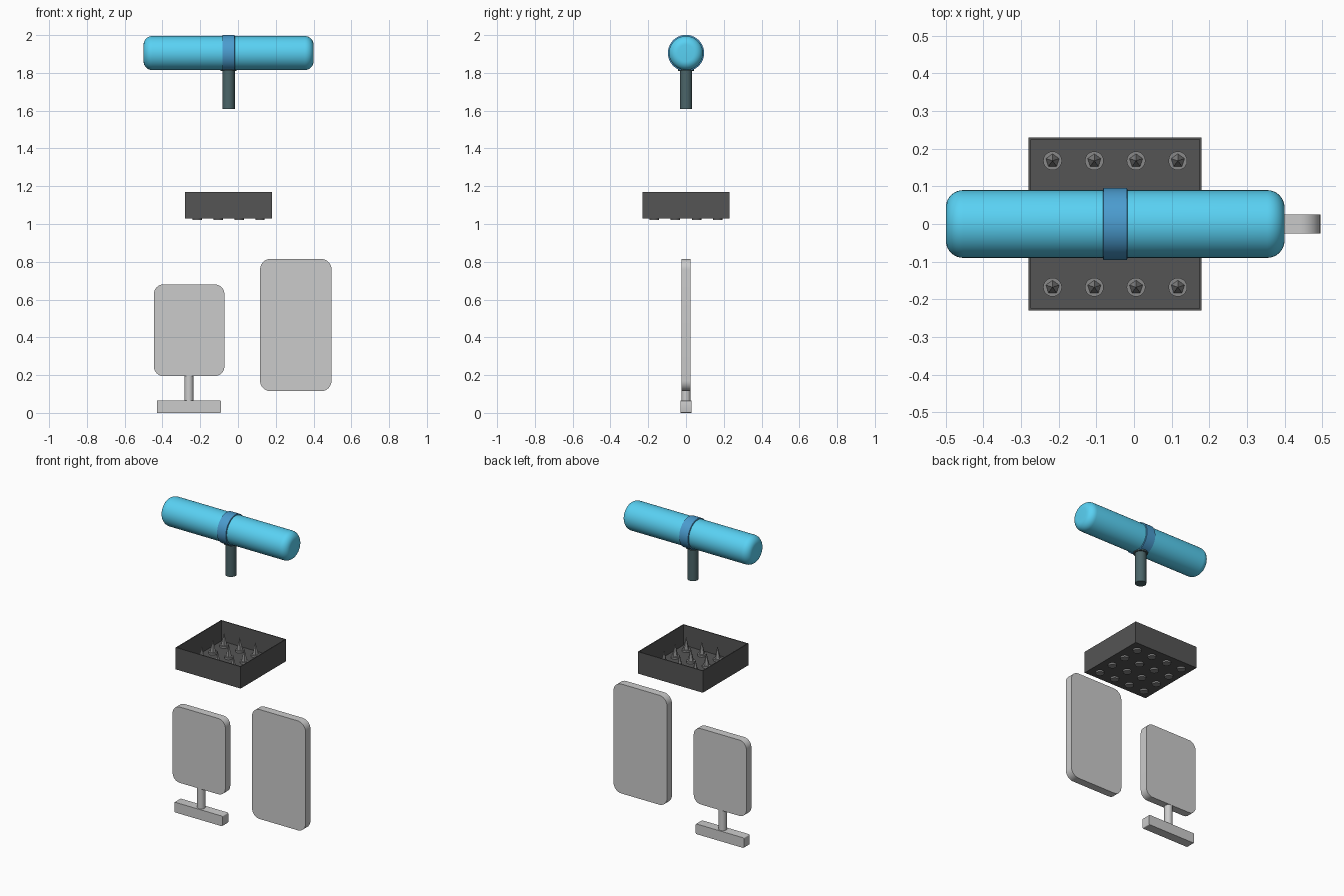
import bpy, bmesh
from math import pi, sin, cos, radians
from mathutils import Matrix, Vector

if "Cube" in bpy.data.objects:
    bpy.data.objects.remove(bpy.data.objects["Cube"])


def material(name, rgb):
    m = bpy.data.materials.new(name)
    m.diffuse_color = (*rgb, 1)
    m.use_nodes = True
    m.node_tree.nodes["Principled BSDF"].inputs["Base Color"].default_value = m.diffuse_color
    return m


CYAN = material("cyan", (0.10, 0.64, 0.90))
BLUE = material("blue", (0.07, 0.33, 0.62))
TEAL = material("dark_teal", (0.07, 0.13, 0.14))
DARK = material("dark_grey", (0.09, 0.09, 0.09))
STEEL = material("mid_grey", (0.25, 0.25, 0.25))


def finish(name, bm, mat=None, smooth=True):
    bmesh.ops.recalc_face_normals(bm, faces=bm.faces)
    me = bpy.data.meshes.new(name)
    bm.to_mesh(me)
    bm.free()
    ob = bpy.data.objects.new(name, me)
    bpy.context.collection.objects.link(ob)
    if mat:
        me.materials.append(mat)
    if smooth:
        bpy.ops.object.select_all(action='DESELECT')
        ob.select_set(True)
        bpy.context.view_layer.objects.active = ob
        bpy.ops.object.shade_smooth_by_angle(angle=radians(35))
    return ob


def lathe(bm, profile, place, sides):
    """Revolve (radius, height) points around local z, capping both ends."""
    rings = []
    for r, h in profile:
        if r == 0:
            rings.append([bm.verts.new(place @ Vector((0, 0, h)))] * sides)
        else:
            rings.append([bm.verts.new(place @ Vector((
                r * cos(pi / 2 + 2 * pi * i / sides),
                r * sin(pi / 2 + 2 * pi * i / sides), h))) for i in range(sides)])
    for a, b in zip(rings, rings[1:]):
        for i in range(sides):
            j = (i + 1) % sides
            bm.faces.new(list(dict.fromkeys([a[i], a[j], b[j], b[i]])))
    for (r, h), ring in ((profile[0], rings[0]), (profile[-1], rings[-1])):
        if r > 0:
            bm.faces.new(ring)


def turned(name, profile, place, mat=None, sides=32):
    bm = bmesh.new()
    lathe(bm, profile, place, sides)
    return finish(name, bm, mat)


def plate(name, x0, x1, z0, z1, radius, half, mat=None, seg=8):
    """Upright plate with rounded corners."""
    bm = bmesh.new()
    corners = [(x1 - radius, z1 - radius), (x0 + radius, z1 - radius),
               (x0 + radius, z0 + radius), (x1 - radius, z0 + radius)]
    vs = []
    for k, (cx, cz) in enumerate(corners):
        for i in range(seg + 1):
            a = pi / 2 * (k + i / seg)
            vs.append(bm.verts.new((cx + radius * cos(a), -half, cz + radius * sin(a))))
    face = bm.faces.new(vs)
    ext = bmesh.ops.extrude_face_region(bm, geom=[face], use_keep_orig=True)
    moved = [v for v in ext["geom"] if isinstance(v, bmesh.types.BMVert)]
    bmesh.ops.translate(bm, verts=moved, vec=(0, 2 * half, 0))
    return finish(name, bm, mat)


# Horizontal canister with rounded ends
R, ROUND, HALF = 0.09, 0.046, 0.45
arc = [(R - ROUND + ROUND * sin(pi / 2 * i / 8),
        HALF - ROUND + ROUND * cos(pi / 2 * i / 8)) for i in range(9)]
body = [(r, -h) for r, h in arc] + arc[::-1]
along_x = Matrix.Translation((-0.05, 0, 1.905)) @ Matrix.Rotation(pi / 2, 4, 'Y')
turned("canister_body", body, along_x, CYAN, 40)

# Centre band, collar and handle
turned("canister_band", [(0.091, -0.033), (0.096, -0.031), (0.096, 0.031),
                         (0.091, 0.033)], along_x, BLUE, 40)
at_handle = Matrix.Translation((-0.05, 0, 0))
turned("handle", [(0.033, 1.61), (0.033, 1.83)], at_handle, TEAL, 24)
turned("handle_collar", [(0.042, 1.81), (0.042, 1.835)], at_handle, TEAL, 24)

# Open tray: box inset on top and pushed down to the floor
bm = bmesh.new()
bmesh.ops.create_cube(bm, size=1, matrix=Matrix.Translation((-0.05, 0, 1.10))
                      @ Matrix.Diagonal((0.46, 0.46, 0.14, 1)))
top = max(bm.faces, key=lambda f: f.calc_center_median().z)
bmesh.ops.inset_region(bm, faces=[top], thickness=0.008)
ext = bmesh.ops.extrude_discrete_faces(bm, faces=[top])
bmesh.ops.translate(bm, verts=ext["faces"][0].verts, vec=(0, 0, -0.13))
finish("tray", bm, DARK, smooth=False)

# Four by four grid of sockets and spikes
sockets, spikes = bmesh.new(), bmesh.new()
for ix in range(4):
    for iy in range(4):
        at = Matrix.Translation((-0.05 + (ix - 1.5) * 0.111, (iy - 1.5) * 0.112, 0))
        lathe(sockets, [(0.025, 1.02), (0.025, 1.052)], at, 20)
        lathe(spikes, [(0.019, 1.05), (0, 1.13)], at, 5)
finish("spike_sockets", sockets, STEEL)
finish("spikes", spikes, STEEL, smooth=False)

# Panel on a stand
plate("stand_panel", -0.445, -0.072, 0.195, 0.68, 0.05, 0.025)
turned("stand_neck", [(0.024, 0.06), (0.024, 0.20)],
       Matrix.Translation((-0.26, 0, 0)), None, 24)
plate("stand_base", -0.43, -0.09, 0, 0.065, 0.005, 0.03, seg=3)

# Loose tall panel
plate("tall_panel", 0.117, 0.495, 0.115, 0.815, 0.055, 0.025)
